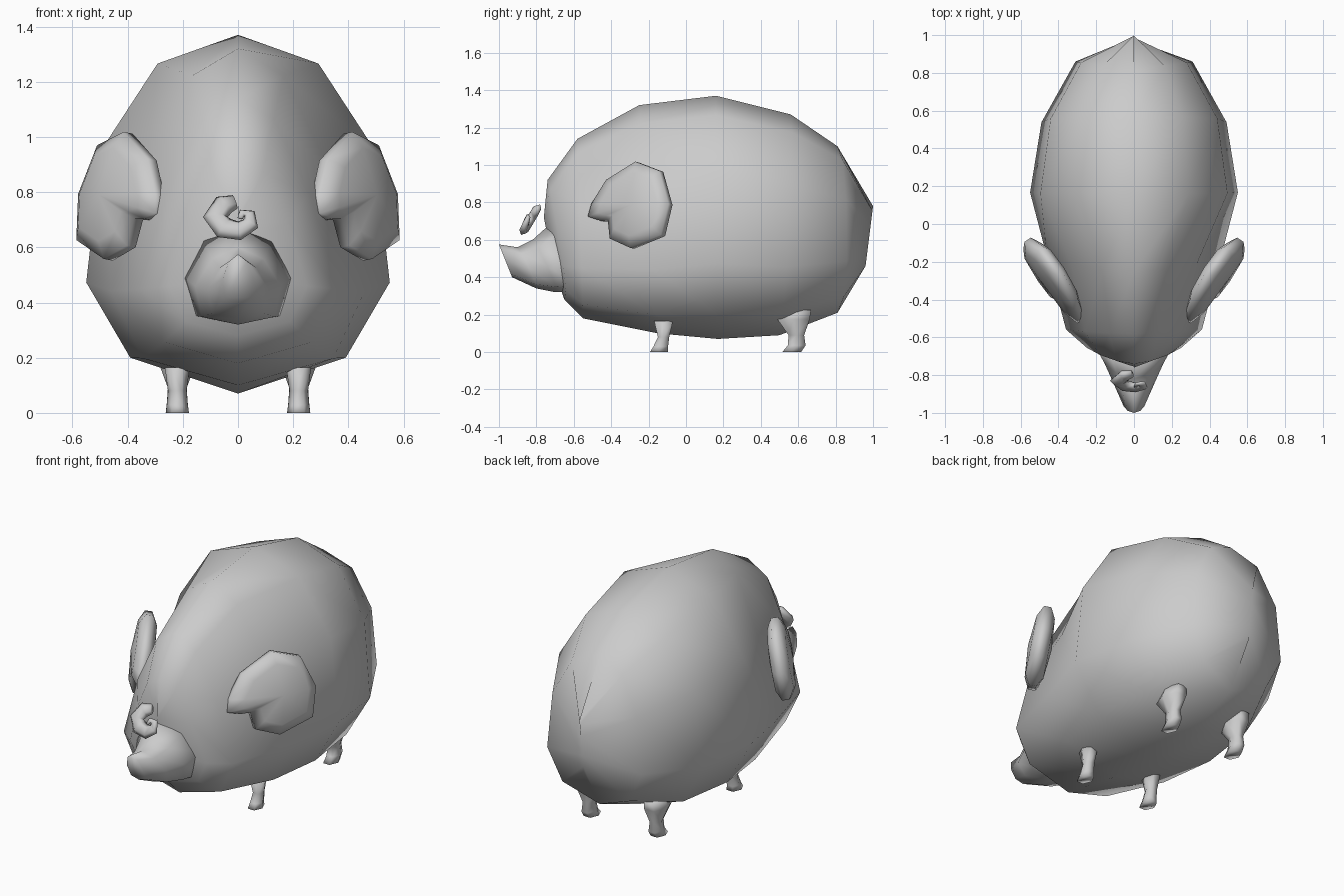
import bpy, bmesh
from math import cos, sin, pi
from mathutils import Vector

if "Cube" in bpy.data.objects:
    bpy.data.objects.remove(bpy.data.objects["Cube"], do_unlink=True)

GREY = (0.6, 0.6, 0.6, 1)
grey = bpy.data.materials.new("plain_grey")
grey.use_nodes = True
grey.diffuse_color = GREY
grey.node_tree.nodes["Principled BSDF"].inputs["Base Color"].default_value = GREY


def loft(name, rings, mirror=False, tips=None):
    """Skin a list of equal-length vertex rings; tips closes the ends with fans."""
    bm = bmesh.new()
    rows = [[bm.verts.new(p) for p in ring] for ring in rings]
    n = len(rows[0])
    for a, b in zip(rows, rows[1:]):
        for i in range(n):
            j = (i + 1) % n
            bm.faces.new((a[i], a[j], b[j], b[i]))
    for k, row in enumerate((rows[0], rows[-1])):
        if tips:
            tip = bm.verts.new(tips[k])
            for i in range(n):
                bm.faces.new((row[i], row[(i + 1) % n], tip))
        else:
            bm.faces.new(row)
    bmesh.ops.remove_doubles(bm, verts=bm.verts, dist=0.0005)
    bmesh.ops.recalc_face_normals(bm, faces=bm.faces)
    for f in bm.faces:
        f.smooth = True
    mesh = bpy.data.meshes.new(name)
    bm.to_mesh(mesh)
    bm.free()
    mesh.materials.append(grey)
    obj = bpy.data.objects.new(name, mesh)
    bpy.context.collection.objects.link(obj)
    if mirror:
        obj.modifiers.new("mirror", 'MIRROR').use_mirror_merge = False


def section(half, top, bottom, width, bulge=0):
    """Symmetric upright ring; half lists (height, width) fractions, top to bottom."""
    full = half + [(t, -w) for t, w in reversed(half[1:-1])]
    (yt, zt), (yb, zb) = top, bottom
    return [(width * w, yb + (yt - yb) * t + bulge * abs(w), zb + (zt - zb) * t)
            for t, w in full]


# Body: egg-shaped barrel, pear-shaped towards the face
egg = [(1, 0), (0.92, 0.53), (0.68, 0.9), (0.31, 1), (0.1, 0.71), (0, 0)]
pear = [(1, 0), (0.92, 0.36), (0.64, 0.72), (0.28, 1), (0.08, 0.75), (0, 0)]
body = [(pear, (-0.76, 0.72), (-0.70, 0.42), 0, 0),
        (pear, (-0.74, 0.92), (-0.65, 0.28), 0.25, 0.02),
        (pear, (-0.58, 1.14), (-0.55, 0.18), 0.36, 0),
        (pear, (-0.25, 1.32), (-0.15, 0.10), 0.46, 0),
        (egg, (0.16, 1.37), (0.17, 0.07), 0.55, 0),
        (egg, (0.56, 1.27), (0.50, 0.09), 0.49, 0.02),
        (egg, (0.81, 1.10), (0.81, 0.21), 0.31, 0.05),
        (egg, (1.0, 0.78), (0.96, 0.46), 0, 0)]
loft("body", [section(*r) for r in body])

# Snout: wedge rising to a narrow, blunt nose
wedge = [(1, 0), (0.85, 0.6), (0.5, 1), (0.1, 0.85), (0, 0)]
snout = [((-1.0, 0.575), (-0.93, 0.40), 0.055, 0),
         ((-0.90, 0.56), (-0.80, 0.34), 0.11, 0.01),
         ((-0.82, 0.60), (-0.70, 0.32), 0.155, 0.02),
         ((-0.72, 0.69), (-0.60, 0.32), 0.215, 0.03)]
loft("snout", [section(wedge, *r) for r in snout])

# Ears: thick rounded discs with a small point reaching forward
outline = [(-0.26, 1.02), (-0.13, 0.97), (-0.08, 0.79), (-0.12, 0.62), (-0.29, 0.55),
           (-0.40, 0.60), (-0.41, 0.70), (-0.46, 0.70), (-0.52, 0.72), (-0.50, 0.79),
           (-0.42, 0.92)]
cy, cz = -0.25, 0.78
normal = Vector((1, -0.68, 0.2)).normalized()


def ear_point(y, z, scale, lift):
    y, z = cy + (y - cy) * scale, cz + (z - cz) * scale
    x = 0.445 + 0.68 * (y + 0.26) - 0.2 * (z - cz)
    return Vector((x, y, z)) + normal * lift


layers = [(0.72, -0.05), (0.98, -0.02), (0.98, 0.02), (0.72, 0.05)]
loft("ears", [[ear_point(y, z, s, h) for y, z in outline] for s, h in layers],
     mirror=True, tips=[ear_point(cy, cz, 1, h) for h in (-0.065, 0.065)])

# Curl above the snout: flattened, tapering spiral, each stop is (x, z, radius)
path = [(-0.01, 0.765, 0.028), (-0.05, 0.755, 0.042), (-0.082, 0.71, 0.045),
        (-0.05, 0.67, 0.044), (0.005, 0.66, 0.038), (0.045, 0.685, 0.032),
        (0.042, 0.72, 0.022), (0.015, 0.725, 0.015), (0.008, 0.705, 0.01)]
points = [Vector((x, -0.825 - 0.005 * i + 0.5 * (z - 0.7), z))
          for i, (x, z, r) in enumerate(path)]
facing = Vector((0, -1, 0.5)).normalized()
curl = []
for i, p in enumerate(points):
    along = points[min(i + 1, len(points) - 1)] - points[max(i - 1, 0)]
    side = along.cross(facing).normalized()
    r = path[i][2]
    curl.append([p + r * (cos(a) * side + 0.6 * sin(a) * facing)
                 for a in (k * pi / 3 for k in range(6))])
loft("curl", curl)


# Legs: short hexagonal columns, each level is (y, z, x radius, y radius)
def legs(name, levels):
    loft(name, [[(0.22 + rx * cos(k * pi / 3), y + ry * sin(k * pi / 3), z)
                 for k in range(6)] for y, z, rx, ry in levels], mirror=True)


legs("front_legs", [(-0.145, 0, 0.042, 0.055), (-0.135, 0.03, 0.038, 0.045),
                    (-0.12, 0.08, 0.034, 0.035), (-0.12, 0.165, 0.045, 0.058)])
legs("hind_legs", [(0.565, 0, 0.042, 0.058), (0.592, 0.035, 0.038, 0.055),
                   (0.59, 0.09, 0.034, 0.048), (0.575, 0.175, 0.065, 0.1),
                   (0.595, 0.225, 0.055, 0.085)])
